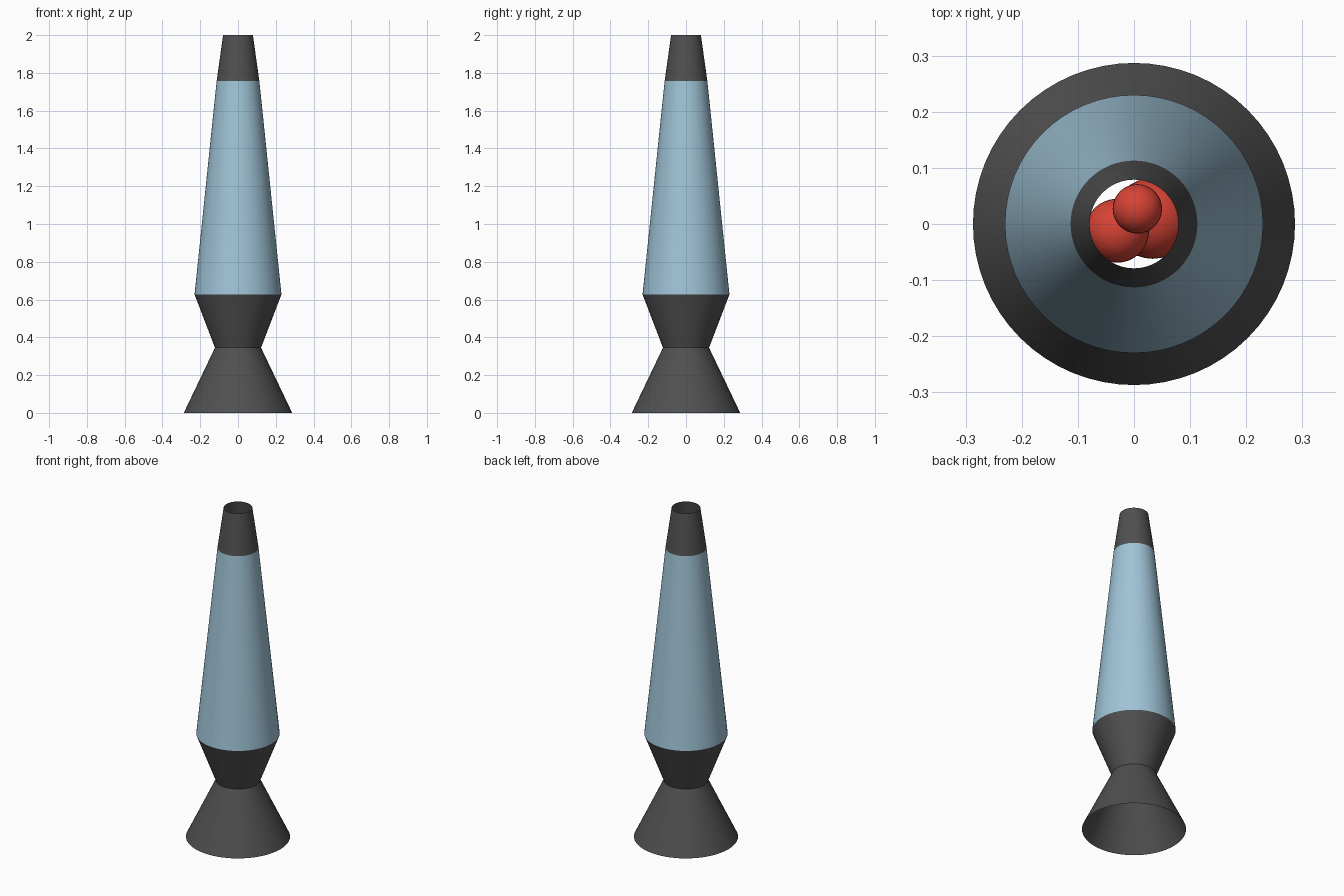
import bpy
import math

cube = bpy.data.objects.get("Cube")
if cube:
    bpy.data.objects.remove(cube, do_unlink=True)


def material(name, rgb):
    m = bpy.data.materials.new(name)
    m.use_nodes = True
    m.diffuse_color = (*rgb, 1)
    m.node_tree.nodes["Principled BSDF"].inputs["Base Color"].default_value = (*rgb, 1)
    return m


DARK = material("dark grey metal", (0.08, 0.08, 0.08))
GLASS = material("pale blue glass", (0.35, 0.55, 0.68))
WAX = material("red wax", (0.68, 0.055, 0.035))


def finish(name, mat):
    ob = bpy.context.object
    ob.name = ob.data.name = name
    ob.data.materials.append(mat)
    bpy.ops.object.shade_smooth_by_angle(angle=math.radians(30))
    return ob


def tapered_shell(name, mat, z0, r0, z1, r1):
    """Open tapered tube from height z0 to z1."""
    bpy.ops.mesh.primitive_cone_add(vertices=64, radius1=r0, radius2=r1, depth=z1 - z0,
                                    end_fill_type='NOTHING', location=(0, 0, (z0 + z1) / 2))
    return finish(name, mat)


# Stand, glass and cap, all open at the ends
tapered_shell("base_foot", DARK, 0.0, 0.287, 0.345, 0.122)
tapered_shell("base_cup", DARK, 0.345, 0.122, 0.627, 0.23)
tapered_shell("glass_bottle", GLASS, 0.627, 0.23, 1.757, 0.113)
tapered_shell("top_cap", DARK, 1.757, 0.113, 2.0, 0.079)

# Wax blobs floating inside the glass
blobs = [("wax_blob_low", 0.033, 0.01, 0.85, 0.072),
         ("wax_blob_middle", -0.03, -0.012, 1.15, 0.057),
         ("wax_blob_high", 0.006, 0.027, 1.45, 0.044)]
for name, x, y, z, r in blobs:
    bpy.ops.mesh.primitive_uv_sphere_add(segments=32, ring_count=16, radius=r, location=(x, y, z))
    finish(name, WAX)
